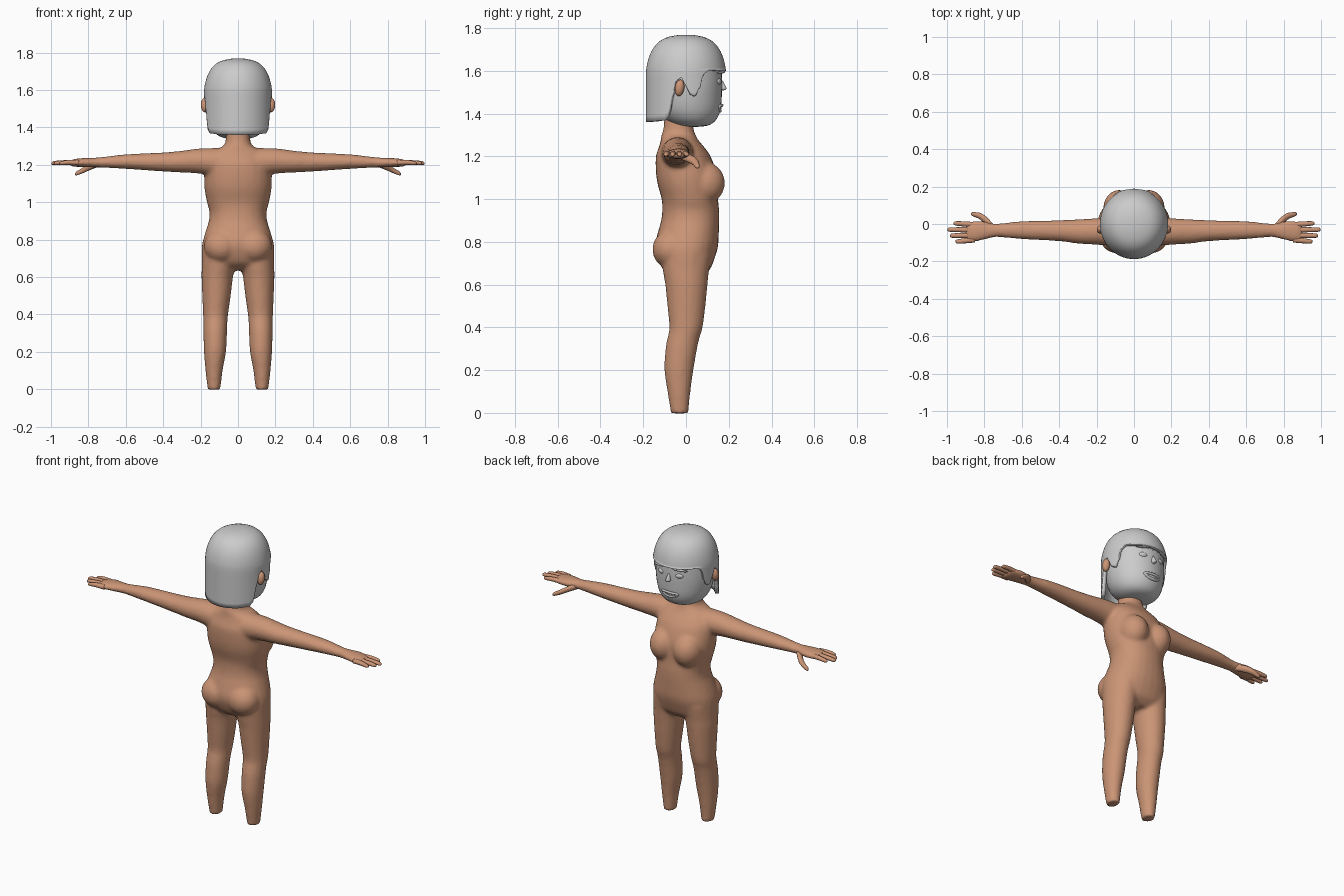
import bpy, bmesh
from math import sin, cos, pi, radians
from mathutils import Vector, Matrix

skin = bpy.data.materials.new("skin")
skin.diffuse_color = (0.60, 0.30, 0.18, 1)


def finish(name, bm, mat=None):
    bmesh.ops.recalc_face_normals(bm, faces=bm.faces)
    me = bpy.data.meshes.new(name)
    bm.to_mesh(me)
    bm.free()
    me.shade_smooth()
    ob = bpy.data.objects.new(name, me)
    bpy.context.collection.objects.link(ob)
    if mat:
        me.materials.append(mat)
    return ob


def resample(pts, n=4):
    # Catmull-Rom interpolation of tuples
    out = []
    for i in range(len(pts) - 1):
        p0, p1, p2, p3 = (pts[max(i - 1, 0)], pts[i], pts[i + 1], pts[min(i + 2, len(pts) - 1)])
        for k in range(n):
            t = k / n
            out.append(tuple(b + 0.5 * t * (c - a + t * (2*a - 5*b + 4*c - d + t * (3*(b - c) + d - a)))
                             for a, b, c, d in zip(p0, p1, p2, p3)))
    return out + [pts[-1]]


def loft(bm, rings, axis='z', side=1, power=2.0, seg=28):
    # ring = (position on axis, centre a, centre b, half a, half b)
    loops = []
    for h, ca, cb, ra, rb in resample(rings):
        loop = []
        for j in range(seg):
            c, s = cos(2*pi*j/seg), sin(2*pi*j/seg)
            a = ca + ra * abs(c)**(2/power) * (1 if c > 0 else -1)
            b = cb + rb * abs(s)**(2/power) * (1 if s > 0 else -1)
            p = (a, b, h) if axis == 'z' else (h, a, b)
            loop.append(bm.verts.new((side * p[0], p[1], p[2])))
        loops.append(loop)
    for l0, l1 in zip(loops, loops[1:]):
        for j in range(seg):
            k = (j + 1) % seg
            bm.faces.new((l0[j], l0[k], l1[k], l1[j]))
    bm.faces.new(loops[0])
    bm.faces.new(loops[-1])


def ball(bm, loc, size, rot=(0, 0, 0), seg=20):
    m = Matrix.Translation(loc)
    for ang, ax in zip(rot, 'XYZ'):
        m = m @ Matrix.Rotation(radians(ang), 4, ax)
    bmesh.ops.create_uvsphere(bm, u_segments=seg, v_segments=seg // 2, radius=1,
                              matrix=m @ Matrix.Diagonal((*size, 1)))


# Body: torso, arms, palms and legs fused into one skin
bm = bmesh.new()
loft(bm, [(1.40, 0, -.035, .062, .066), (1.33, 0, -.035, .066, .070), (1.30, 0, -.035, .080, .080),
          (1.275, 0, -.03, .13, .088), (1.24, 0, -.02, .16, .108), (1.20, 0, -.013, .175, .128),
          (1.13, 0, 0, .181, .141), (1.07, 0, .007, .179, .140), (1.0, 0, .018, .166, .132),
          (.95, 0, .022, .153, .133), (.90, 0, .02, .156, .136), (.85, 0, .012, .171, .142),
          (.78, 0, .002, .191, .148), (.72, 0, 0, .195, .133), (.67, 0, .003, .190, .108),
          (.635, 0, .01, .15, .06)], power=2.2)
for s in (1, -1):
    loft(bm, [(.08, -.04, 1.21, .08, .08), (.20, -.04, 1.22, .071, .068), (.30, -.04, 1.217, .065, .058),
              (.40, -.036, 1.215, .056, .051), (.60, -.033, 1.217, .048, .039),
              (.73, -.034, 1.213, .036, .028), (.78, -.035, 1.212, .044, .026),
              (.83, -.036, 1.212, .056, .024), (.88, -.042, 1.21, .055, .020),
              (.90, -.044, 1.208, .048, .014)], 'x', s)
    loft(bm, [(.74, .10, 0, .092, .12), (.65, .106, 0, .088, .106), (.60, .111, .002, .084, .099),
              (.50, .115, .002, .076, .089), (.40, .12, 0, .067, .078), (.35, .121, -.012, .064, .075),
              (.30, .122, -.022, .063, .074), (.20, .123, -.033, .059, .068),
              (.10, .128, -.033, .046, .054), (-.002, .128, -.03, .034, .041)], 'z', s)
    ball(bm, (s*.08, .085, 1.075), (.085, .098, .10))       # chest
    ball(bm, (s*.088, -.072, .765), (.095, .086, .09))      # seat
body = finish("body", bm, skin)
rm = body.modifiers.new("fuse", 'REMESH')
rm.mode = 'VOXEL'
rm.voxel_size = 0.01
rm.use_smooth_shade = True
sm = body.modifiers.new("soften", 'SMOOTH')
sm.factor = 0.5
sm.iterations = 7

# Fingers and thumbs
bm = bmesh.new()
for s in (1, -1):
    for y0, y1, tip in ((-.004, .003, .965), (-.032, -.030, .998), (-.060, -.062, .985), (-.085, -.093, .955)):
        loft(bm, [(.85, y0, 1.211, .014, .014), (.90, (y0+y1)/2, 1.213, .014, .013),
                  (tip-.02, y1, 1.210, .012, .011), (tip-.005, y1, 1.208, .009, .008),
                  (tip, y1, 1.207, .003, .003)], 'x', s, seg=12)
    loft(bm, [(.75, -.025, 1.205, .022, .018), (.79, .015, 1.19, .024, .018), (.82, .04, 1.175, .018, .016),
              (.85, .05, 1.16, .013, .013), (.865, .053, 1.153, .010, .010), (.872, .054, 1.15, .003, .003)],
         'x', s, seg=14)
finish("fingers", bm, skin)

# Head
bm = bmesh.new()
loft(bm, [(1.338, 0, .035, .02, .02), (1.345, 0, .03, .08, .075), (1.37, 0, .022, .122, .118),
          (1.42, 0, .012, .150, .150), (1.50, 0, .005, .166, .163), (1.58, 0, .002, .167, .166),
          (1.65, 0, 0, .16, .16), (1.71, 0, 0, .12, .12), (1.74, 0, 0, .04, .04)], seg=40)
finish("head", bm)

# Ears
bm = bmesh.new()
for s in (1, -1):
    ball(bm, (s*.178, -.03, 1.52), (.021, .022, .039), (-8, 0, 0))
finish("ears", bm, skin)

# Hair: dome whose lower edge follows a hairline given by angle from the face
hairline = [(0, 1.60), (40, 1.60), (55, 1.602), (64, 1.585), (70, 1.52), (77, 1.48), (84, 1.49), (90, 1.53),
            (97, 1.568), (104, 1.555), (110, 1.48), (117, 1.39), (124, 1.368), (150, 1.362), (180, 1.36)]


def edge_z(a):
    for (a0, z0), (a1, z1) in zip(hairline, hairline[1:]):
        if a <= a1:
            t = (a - a0) / (a1 - a0)
            return z0 + (z1 - z0) * t * t * (3 - 2 * t)


dome = resample([(.03, 1.768), (.075, 1.76), (.115, 1.742), (.146, 1.71), (.166, 1.67), (.177, 1.63), (.181, 1.605)], 2)
bm = bmesh.new()
cols, low, N = [], 9, 120
for j in range(N):
    deg = 360 * j / N
    a = radians(deg)
    z_end = edge_z(min(deg, 360 - deg))
    pts = dome + [(.182, 1.605 + (z_end - 1.605) * k / low) for k in range(1, low + 1)]
    cols.append([bm.verts.new((r * sin(a), r * 1.03 * cos(a), z)) for r, z in pts])
for j in range(N):
    c0, c1 = cols[j], cols[(j + 1) % N]
    for k in range(len(c0) - 1):
        bm.faces.new((c0[k], c0[k+1], c1[k+1], c1[k]))
bm.faces.new([c[0] for c in cols])
hair = finish("hair", bm)
so = hair.modifiers.new("thickness", 'SOLIDIFY')
so.thickness = 0.022
so.offset = -1

# Eyes and brows
bm = bmesh.new()
for s in (1, -1):
    ball(bm, (s*.062, .152, 1.55), (.024, .012, .015), (0, 0, -s*22))
finish("eyes", bm)
bm = bmesh.new()
for s in (1, -1):
    ball(bm, (s*.072, .165, 1.592), (.045, .010, .006), (0, s*6, -s*22))
finish("brows", bm)

# Nose
bm = bmesh.new()
loft(bm, [(1.507, 0, .165, .006, .008), (1.515, 0, .17, .014, .020), (1.53, 0, .168, .012, .017),
          (1.555, 0, .163, .006, .008)], seg=14)
finish("nose", bm)

# Mouth: curved lip ring around a band of teeth
bm = bmesh.new()
R, r, n, m = .05, .008, 36, 10
grid = [[bm.verts.new(((R + r*cos(v)) * cos(u), r * sin(v), (.013 + r*cos(v)) * sin(u)))
         for v in (2*pi*k/m for k in range(m))] for u in (2*pi*j/n for j in range(n))]
for j in range(n):
    for k in range(m):
        bm.faces.new((grid[j][k], grid[(j+1) % n][k], grid[(j+1) % n][(k+1) % m], grid[j][(k+1) % m]))
ball(bm, (0, -.003, 0), (.048, .006, .013))
for v in bm.verts:
    x, y, z = v.co
    v.co = Vector((x, .163 + y - 3.2*x*x + .3*z, 1.425 + z + 2.5*x*x))
finish("mouth", bm)
